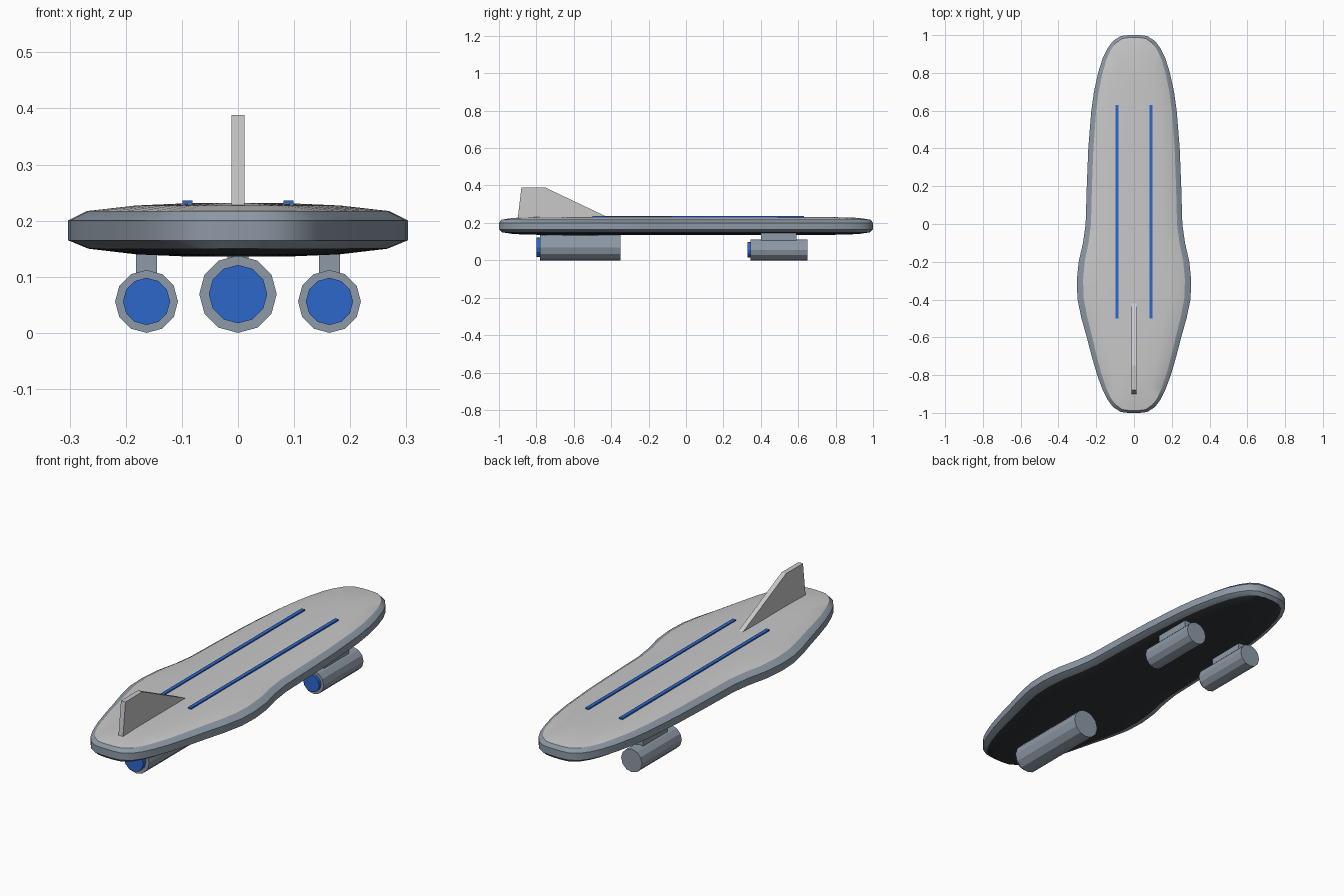
import bpy, bmesh, math
from mathutils import Vector

cube = bpy.data.objects.get("Cube")
if cube:
    bpy.data.objects.remove(cube, do_unlink=True)


def material(name, rgb):
    m = bpy.data.materials.new(name)
    m.use_nodes = True
    m.diffuse_color = (*rgb, 1)
    m.node_tree.nodes["Principled BSDF"].inputs["Base Color"].default_value = (*rgb, 1)
    return m


LIGHT = material("light grey", (.58, .58, .59))
SLATE = material("slate grey", (.27, .32, .38))
DARK = material("charcoal", (.03, .036, .042))
BLUE = material("bright blue", (.026, .135, .6))


def finish(name, bm, *mats):
    bmesh.ops.recalc_face_normals(bm, faces=bm.faces)
    mesh = bpy.data.meshes.new(name)
    bm.to_mesh(mesh)
    bm.free()
    for m in mats:
        mesh.materials.append(m)
    ob = bpy.data.objects.new(name, mesh)
    bpy.context.collection.objects.link(ob)
    return ob


def box(name, mat, x, y, z):
    """Box given its (min, max) extent on each axis."""
    bm = bmesh.new()
    bmesh.ops.create_cube(bm, size=1)
    for v in bm.verts:
        v.co = Vector([sum(r) / 2 + c * (r[1] - r[0]) for c, r in zip(v.co, (x, y, z))])
    return finish(name, bm, mat)


def tube(name, mat, x, z, radius, y0, y1):
    """Twelve-sided capped cylinder lying along y."""
    bm = bmesh.new()
    rings = []
    for y in (y0, y1):
        rings.append([bm.verts.new((x + radius * math.cos(i * math.tau / 12), y,
                                    z + radius * math.sin(i * math.tau / 12)))
                      for i in range(12)])
        bm.faces.new(rings[-1])
    for i in range(12):
        j = (i + 1) % 12
        bm.faces.new((rings[0][i], rings[0][j], rings[1][j], rings[1][i]))
    return finish(name, bm, mat)


# Deck: half outline as (half width, y), mirrored, then stacked as scaled rings
half = [(.03, 1), (.07, .995), (.11, .97), (.14, .93), (.165, .88), (.19, .8),
        (.212, .7), (.226, .6), (.242, .4), (.25, .2), (.256, 0), (.27, -.1),
        (.293, -.2), (.303, -.3), (.299, -.4), (.278, -.5), (.25, -.6),
        (.224, -.7), (.195, -.8), (.165, -.88), (.14, -.93), (.11, -.97),
        (.07, -.995), (.03, -1)]
outline = half + [(-x, y) for x, y in reversed(half)]
# Ring levels: x scale, y scale, height
levels = [(.3, .78, .136), (.6, .92, .14), (.88, .985, .15), (1, 1, .165),
          (1, 1, .2), (.89, .987, .217), (.6, .92, .227), (.3, .78, .231)]
bm = bmesh.new()
rings = [[bm.verts.new((x * sx, y * sy, z)) for x, y in outline] for sx, sy, z in levels]
n = len(outline)
bands = [2, 2, 1, 1, 1, 0, 0]
for k, mat in enumerate(bands):
    for i in range(n):
        j = (i + 1) % n
        f = bm.faces.new((rings[k][i], rings[k][j], rings[k + 1][j], rings[k + 1][i]))
        f.material_index = mat
# Crown strips close the top and bottom
for ring, mat in ((rings[0], 2), (rings[-1], 0)):
    for i in range(len(half) - 1):
        f = bm.faces.new((ring[i], ring[i + 1], ring[n - 2 - i], ring[n - 1 - i]))
        f.material_index = mat
deck = finish("deck", bm, LIGHT, SLATE, DARK)
bpy.context.view_layer.objects.active = deck
deck.select_set(True)
bpy.ops.object.shade_smooth_by_angle(angle=math.radians(30))
deck.select_set(False)

# Tail fin
bm = bmesh.new()
fin = [(-.9, .222), (-.88, .388), (-.75, .388), (-.41, .226)]
sides = [[bm.verts.new((x, y, z)) for y, z in fin] for x in (-.012, .012)]
for s in sides:
    bm.faces.new(s)
for i in range(4):
    j = (i + 1) % 4
    bm.faces.new((sides[0][i], sides[0][j], sides[1][j], sides[1][i]))
finish("tail_fin", bm, LIGHT)


# Thrusters: pod, glowing nozzle disc and pylon
def thruster(name, x, radius, glow, y0, y1, nose, pylon):
    tube(name + "_pod", SLATE, x, radius, radius, y0, y1)
    tube(name + "_nozzle", BLUE, x, radius, glow, nose, y0 + .01)
    box(name + "_pylon", SLATE, (x - .019, x + .019), pylon, (radius * 1.8, .145))


thruster("rear_thruster", 0, .069, .052, -.78, -.35, -.8, (-.66, -.47))
for side, s in (("left", 1), ("right", -1)):
    thruster(side + "_thruster", s * .163, .056, .042, .345, .65, .33, (.4, .59))
    # Grip strips on the deck
    box(side + "_strip", BLUE, (s * .09 - .009, s * .09 + .009), (-.5, .63), (.22, .236))
